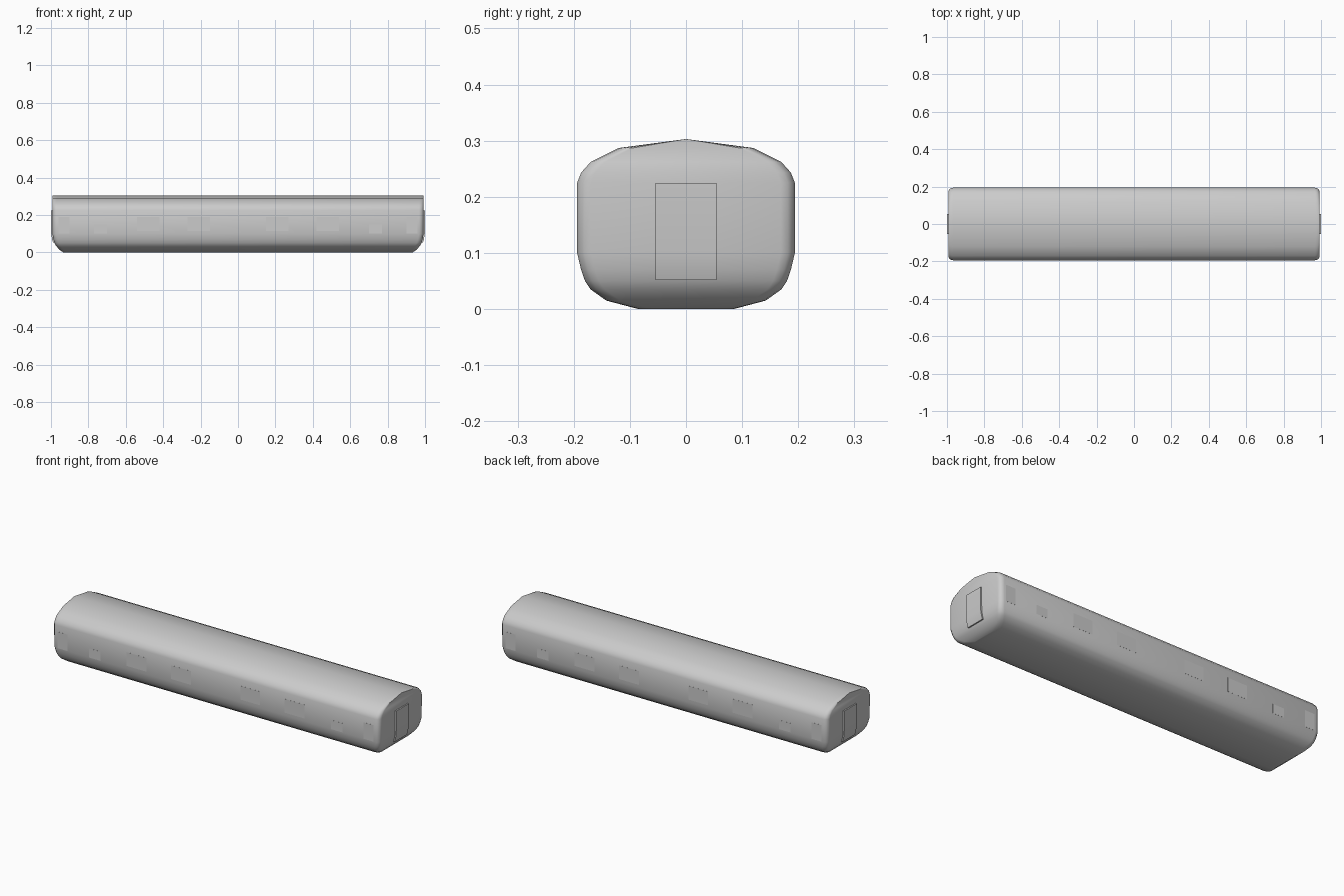
import bpy, bmesh, math

if "Cube" in bpy.data.objects:
    bpy.data.objects.remove(bpy.data.objects["Cube"])

# half cross-section: (y, z, end x) from floor to roof ridge
PROFILE = [(0.085, 0.0, 0.935), (0.142, 0.015, 0.956), (0.17, 0.035, 0.973),
           (0.18, 0.05, 0.981), (0.187, 0.07, 0.987), (0.194, 0.10, 0.992),
           (0.194, 0.225, 0.993), (0.187, 0.243, 0.993), (0.17, 0.262, 0.993),
           (0.12, 0.287, 0.993), (0.0, 0.303, 0.993)]
CORNER = 0.025


def finish(name, bm, angle=30):
    bmesh.ops.remove_doubles(bm, verts=bm.verts, dist=1e-5)
    bmesh.ops.recalc_face_normals(bm, faces=bm.faces)
    me = bpy.data.meshes.new(name)
    bm.to_mesh(me)
    bm.free()
    ob = bpy.data.objects.new(name, me)
    bpy.context.collection.objects.link(ob)
    bpy.ops.object.select_all(action='DESELECT')
    ob.select_set(True)
    bpy.context.view_layer.objects.active = ob
    bpy.ops.object.shade_smooth_by_angle(angle=math.radians(angle))
    return ob


def end_x(z):
    for (_, z0, x0), (_, z1, x1) in zip(PROFILE, PROFILE[1:]):
        if z <= z1:
            return x0 + (x1 - x0) * (z - z0) / (z1 - z0)
    return PROFILE[-1][2]


# carriage shell: profile lofted lengthwise, with rounded vertical corners
bm = bmesh.new()
angles = [math.radians(a) for a in (90, 60, 30, 0)]
stations = [(-1, a) for a in angles] + [(1, a) for a in reversed(angles)]
rings = []
for sign, a in stations:
    inset = CORNER * (1 - math.sin(math.pi / 2 - a))
    back = CORNER * (1 - math.sin(a))
    pair = []
    for side in (-1, 1):
        pair.append([bm.verts.new((sign * (x - back), side * max(0, y - inset), z))
                     for y, z, x in PROFILE])
    rings.append(pair)
n = len(PROFILE)
for r0, r1 in zip(rings, rings[1:]):
    for s in (0, 1):
        for i in range(n - 1):
            bm.faces.new((r0[s][i], r0[s][i + 1], r1[s][i + 1], r1[s][i]))
    bm.faces.new((r0[0][0], r0[1][0], r1[1][0], r1[0][0]))
for left, right in (rings[0], rings[-1]):
    for i in range(n - 1):
        bm.faces.new((left[i], left[i + 1], right[i + 1], right[i]))
finish("carriage_body", bm, 40)

# gangway doors, thin panels following the curve of each end
for sign, name in ((-1, "left_end_door"), (1, "right_end_door")):
    bm = bmesh.new()
    rows = []
    for z in (0.052, 0.07, 0.10, 0.225):
        x = end_x(z)
        rows.append([bm.verts.new((sign * (x + d), y, z))
                     for d, y in ((-0.01, -0.054), (0.007, -0.054),
                                  (0.007, 0.054), (-0.01, 0.054))])
    for a, b in zip(rows, rows[1:]):
        for k in range(4):
            bm.faces.new((a[k], a[(k + 1) % 4], b[(k + 1) % 4], b[k]))
    bm.faces.new(rows[0])
    bm.faces.new(rows[-1])
    finish(name, bm)


def side_panels(name, centres, width, z0, z1):
    """Nearly flush panels on both side walls, mirrored along the length."""
    bm = bmesh.new()
    for cx in centres:
        for sx in (-1, 1):
            for sy in (-1, 1):
                made = bmesh.ops.create_cube(bm, size=1)["verts"]
                for v in made:
                    v.co.x = sx * cx + v.co.x * width
                    v.co.y = sy * 0.1905 + v.co.y * 0.008
                    v.co.z = (z0 + z1) / 2 + v.co.z * (z1 - z0)
    finish(name, bm)


# windows, entrance doors and small service hatches
side_panels("side_windows", (0.21, 0.48), 0.12, 0.115, 0.19)
side_panels("entrance_doors", (0.93,), 0.06, 0.10, 0.19)
side_panels("service_hatches", (0.735,), 0.07, 0.10, 0.15)
